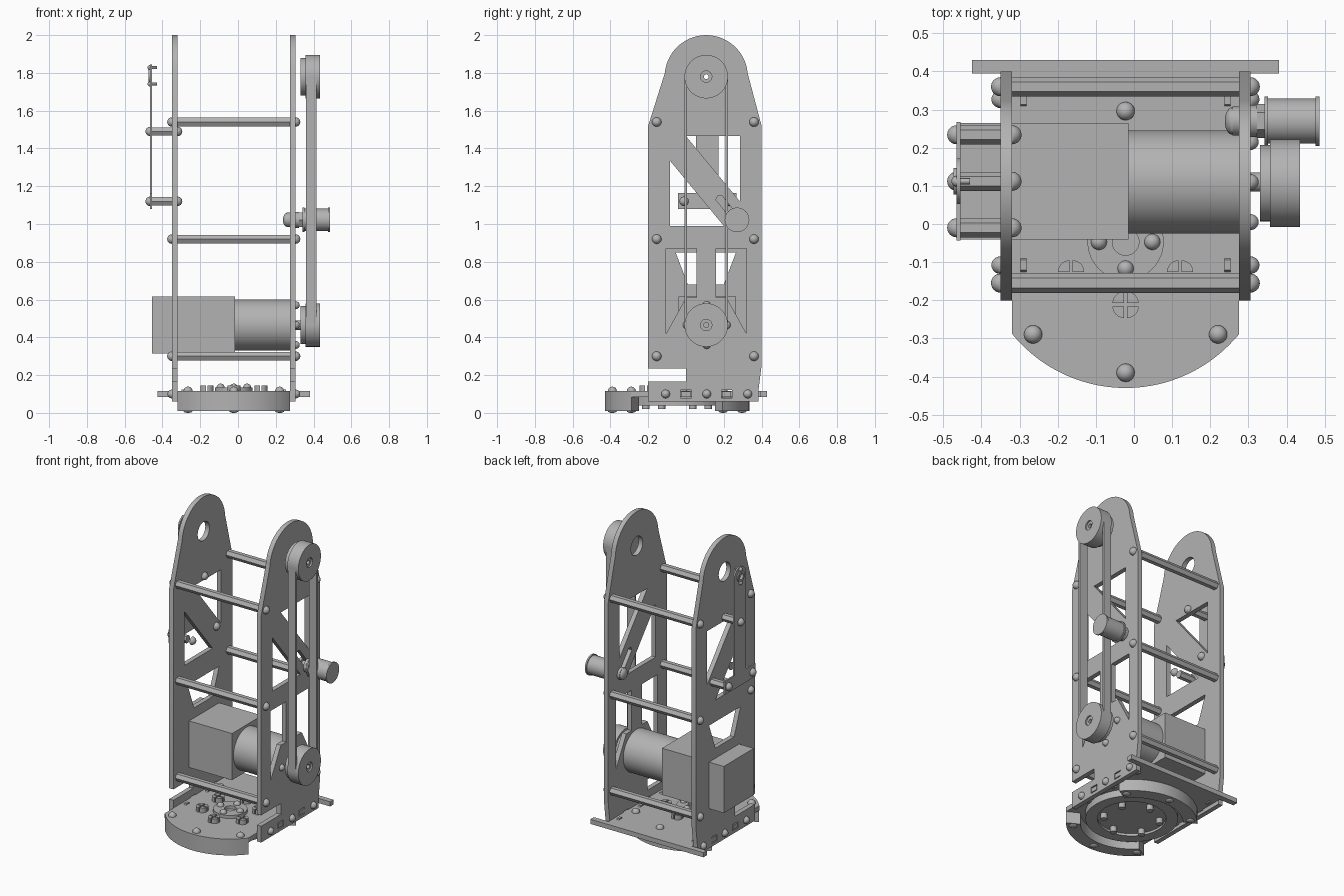
import bpy, bmesh
from math import sin, cos, pi, radians
from mathutils import Matrix, Vector

cube = bpy.data.objects.get("Cube")
if cube:
    bpy.data.objects.remove(cube)

grey = bpy.data.materials.new("plain grey")
grey.use_nodes = True
grey.diffuse_color = (0.45, 0.45, 0.45, 1)
grey.node_tree.nodes["Principled BSDF"].inputs["Base Color"].default_value = grey.diffuse_color
parts = []
# Local x, y, z become world y, z, x for parts that lie across the x axis
ACROSS = Matrix(((0, 0, 1, 0), (1, 0, 0, 0), (0, 1, 0, 0), (0, 0, 0, 1)))


def finish(name, mesh):
    mesh.materials.clear()
    mesh.materials.append(grey)
    ob = bpy.data.objects.new(name, mesh)
    bpy.context.collection.objects.link(ob)
    parts.append(ob)
    return ob


def arc(c, r, a0, a1, n):
    steps = [radians(a0 + (a1 - a0) * i / n) for i in range(n + 1)]
    return [(c[0] + r * cos(a), c[1] + r * sin(a)) for a in steps]


def circle(c, r, n=40):
    return arc(c, r, 0, 360, n)[:-1]


def rect(u0, u1, v0, v1):
    return [(u0, v0), (u1, v0), (u1, v1), (u0, v1)]


def slab(name, axis, lo, hi, *loops):
    """Extrude closed loops (inner loops become holes) from lo to hi along x or z."""
    cu = bpy.data.curves.new(name, 'CURVE')
    cu.dimensions, cu.fill_mode, cu.extrude = '2D', 'BOTH', (hi - lo) / 2
    for loop in loops:
        sp = cu.splines.new('POLY')
        sp.points.add(len(loop) - 1)
        for p, (u, v) in zip(sp.points, loop):
            p.co = (u, v, 0, 1)
        sp.use_cyclic_u = True
    tmp = bpy.data.objects.new(name, cu)
    bpy.context.collection.objects.link(tmp)
    dg = bpy.context.evaluated_depsgraph_get()
    mesh = bpy.data.meshes.new_from_object(tmp.evaluated_get(dg))
    bpy.data.objects.remove(tmp)
    bm = bmesh.new()
    bm.from_mesh(mesh)
    bmesh.ops.remove_doubles(bm, verts=bm.verts, dist=1e-5)
    bmesh.ops.recalc_face_normals(bm, faces=bm.faces)
    bm.transform(Matrix.Translation((0, 0, (lo + hi) / 2)))
    if axis == 'x':
        bm.transform(ACROSS)
    bm.to_mesh(mesh)
    bm.free()
    return finish(name, mesh)


def dome(name, pos, direction, r=0.025, h=0.025):
    """Round bolt head."""
    bm = bmesh.new()
    bmesh.ops.create_uvsphere(bm, u_segments=20, v_segments=12, radius=1)
    geom = bm.verts[:] + bm.edges[:] + bm.faces[:]
    bmesh.ops.bisect_plane(bm, geom=geom, plane_co=(0, 0, 0), plane_no=(0, 0, -1), clear_outer=True)
    bmesh.ops.holes_fill(bm, edges=[e for e in bm.edges if e.is_boundary])
    turn = Vector(direction).to_track_quat('Z', 'Y').to_matrix().to_4x4()
    bm.transform(Matrix.Translation(pos) @ turn @ Matrix.Diagonal((r, r, h, 1)))
    mesh = bpy.data.meshes.new(name)
    bm.to_mesh(mesh)
    bm.free()
    return finish(name, mesh)


XL, XR, T = -0.32, 0.275, 0.03         # inner faces of side plates, thickness
CX, CY = -0.022, -0.047                # turntable centre
HUB, MOTOR = (0.107, 1.78), (0.11, 0.465)

# Side plates: rounded top, notched foot, braced windows
outline = ([(-0.2, 0.06), (0.385, 0.06), (0.385, 0.13), (0.4, 0.25), (0.4, 1.52)]
           + arc(HUB, 0.22, 5, 175, 28)
           + [(-0.2, 1.52), (-0.2, 0.235), (0, 0.235), (0, 0.165), (-0.2, 0.165)])
shared = [circle(HUB, 0.06),
          [(0, 1.465), (0.285, 1.12), (0.285, 1.465)],
          [(-0.085, 1.335), (-0.085, 0.99), (0.2, 0.99)]]
slots = [rect(y - 0.028, y + 0.028, 0.08, 0.12) for y in (0, 0.215)]
half_window = [(-0.105, 0.87), (0.055, 0.87), (0.055, 0.61), (0.0, 0.61), (-0.105, 0.42)]
other_half = [(0.215 - y, z) for y, z in half_window]
# Slanted adjusting slot for the idler
idler_slot = [(0.158, 1.128), (0.255, 1.01), (0.283, 1.01), (0.283, 1.035), (0.19, 1.15), (0.17, 1.152)]
slab("right_side_plate", 'x', XR, XR + T, outline, *shared, *slots, half_window, other_half, idler_slot)
slab("left_side_plate", 'x', XL - T, XL, outline, *shared, *slots,
     [(-0.055, 0.85), (0.265, 0.85), (0.2, 0.68), (0.01, 0.68)])

# Hexagonal tie rods with a bolt head on each end
for z in (0.3, 0.92, 1.54):
    for y in (-0.155, 0.36):
        slab("tie_rod", 'x', XL, XR, circle((y, z), 0.026, 6))
        dome("tie_rod_bolt", (XR + T, y, z), (1, 0, 0))
        dome("tie_rod_bolt", (XL - T, y, z), (-1, 0, 0))

# Base plate with round front and wide rear bar
base = (arc((CX, CY), 0.383, 270 - 51, 270 + 51, 40)
        + [(XR, -0.29), (XR, 0.395), (0.38, 0.395), (0.38, 0.43),
           (-0.425, 0.43), (-0.425, 0.395), (XL, 0.395), (XL, -0.29)])
slab("base_plate", 'z', 0.085, 0.115, base)
for y in (0, 0.215):
    slab("base_tab", 'z', 0.085, 0.113, rect(XR, XR + T, y - 0.024, y + 0.024))
    slab("base_tab", 'z', 0.085, 0.113, rect(XL - T, XL, y - 0.024, y + 0.024))

# Side bolts holding the base, with nuts inside
for y in (-0.108, 0.11, 0.327):
    for x, s in ((XR + T, 1), (XL - T, -1)):
        dome("base_side_bolt", (x, y, 0.1), (s, 0, 0), 0.023, 0.024)
        ends = sorted((x, x - s * 0.1))
        slab("base_bolt_shank", 'x', *ends, circle((y, 0.1), 0.012, 16))
        nut = x - s * 0.06
        slab("base_nut", 'x', nut - 0.008, nut + 0.008, circle((y, 0.1), 0.026, 6))

# Turntable: front and back ring segments, bearing and hub
for mid in (90, 270):
    seg = (arc((CX, CY), 0.383, mid - 51, mid + 51, 40)
           + arc((CX, CY), 0.3, mid + 48, mid - 48, 40))
    slab("turntable_segment", 'z', 0.01, 0.085, seg)
slab("bearing_ring", 'z', 0.04, 0.085, circle((CX, CY), 0.27, 64), circle((CX, CY), 0.2, 64))
slab("bearing_disc", 'z', 0.055, 0.085, circle((CX, CY), 0.2, 64))
slab("turntable_hub", 'z', 0.115, 0.135, circle((CX, CY), 0.1, 48), circle((CX, CY), 0.035))
for a in (45, 90, 135, 225, 270, 315):
    x, y = CX + 0.343 * cos(radians(a)), CY + 0.343 * sin(radians(a))
    dome("ring_bolt", (x, y, 0.115), (0, 0, 1), 0.024, 0.024)
    dome("ring_bolt_foot", (x, y, 0.01), (0, 0, -1), 0.024, 0.01)
for a in (0, 90, 180, 270):
    x, y = CX + 0.07 * cos(radians(a)), CY + 0.07 * sin(radians(a))
    dome("hub_bolt", (x, y, 0.135), (0, 0, 1), 0.021, 0.02)
for a in range(30, 390, 60):
    x, y = CX + 0.165 * cos(radians(a)), CY + 0.165 * sin(radians(a))
    # Cross-slotted head made of four quarters
    for q in range(45, 405, 90):
        c = (x + 0.006 * cos(radians(q)), y + 0.006 * sin(radians(q)))
        slab("cross_bolt_head", 'z', 0.115, 0.145, [c] + arc(c, 0.03, q - 45, q + 45, 8))
    slab("cross_bolt_shank", 'z', 0.02, 0.085, circle((x, y), 0.02, 20))

# Motor with square gearbox through the left plate
slab("gearbox", 'x', -0.455, -0.015, rect(-0.04, 0.265, 0.315, 0.615))
slab("motor_body", 'x', -0.015, XR, circle(MOTOR, 0.135, 64))
slab("motor_shaft", 'x', XR, 0.34, circle(MOTOR, 0.025, 24))
for a in range(0, 360, 90):
    y, z = MOTOR[0] + 0.105 * cos(radians(a)), MOTOR[1] + 0.105 * sin(radians(a))
    dome("motor_bolt", (XR + T, y, z), (1, 0, 0), 0.021, 0.022)

# Pulleys and belt
for c, label in ((HUB, "upper_pulley"), (MOTOR, "lower_pulley")):
    c = (HUB[0], c[1])
    slab(label + "_flange", 'x', 0.33, 0.357, circle(c, 0.1, 48), circle(c, 0.03, 24))
    slab(label, 'x', 0.357, 0.435, circle(c, 0.115, 64), circle(c, 0.03, 24))
    slab(label + "_core", 'x', 0.335, 0.425, circle(c, 0.03, 24), circle(c, 0.013, 16))
for y in (HUB[0] - 0.108, HUB[0] + 0.108):
    slab("belt_strand", 'x', 0.36, 0.415, rect(y - 0.007, y + 0.007, MOTOR[1], HUB[1]))

# Belt idler on its bolt
IDLER = (0.27, 1.022)
for lo, hi, r in ((0.342, 0.352, 0.065), (0.352, 0.476, 0.059), (0.476, 0.486, 0.065)):
    slab("idler_roller", 'x', lo, hi, circle(IDLER, r, 48))
slab("idler_shaft", 'x', 0.26, 0.345, circle(IDLER, 0.022, 24))
slab("idler_washer", 'x', XR + T, 0.322, circle(IDLER, 0.042, 32))
slab("idler_nut", 'x', 0.322, 0.342, circle(IDLER, 0.045, 6))
slab("idler_bolt_collar", 'x', 0.258, XR, circle(IDLER, 0.038, 32))
dome("idler_bolt_head", (0.258, *IDLER), (-1, 0, 0), 0.036, 0.02)

# Sensor bracket: upside-down T on standoffs outside the left plate
YC = 0.112
bracket = ([(-0.043, 1.08), (0.267, 1.08), (0.267, 1.165), (YC + 0.06, 1.165)]
           + arc((YC, 1.785), 0.06, 0, 180, 16) + [(YC - 0.06, 1.165), (-0.043, 1.165)])
slab("sensor_bracket", 'x', -0.465, -0.455, bracket, circle((YC, 1.785), 0.02, 20))
for y, z in ((-0.01, 1.12), (0.234, 1.12), (YC, 1.49)):
    slab("bracket_standoff", 'x', -0.455, XL - T, circle((y, z), 0.025, 6))
    dome("bracket_bolt", (-0.465, y, z), (-1, 0, 0))
    dome("bracket_bolt", (XL, y, z), (1, 0, 0))
slab("sensor_ring", 'x', -0.473, -0.465, circle((YC, 1.785), 0.035, 32), circle((YC, 1.785), 0.02, 20))
for z in (1.742, 1.828):
    dome("sensor_screw", (-0.465, YC, z), (-1, 0, 0), 0.014, 0.014)
    slab("sensor_screw_shank", 'x', -0.455, -0.43, circle((YC, z), 0.008, 12))

# Smooth round sides, keep edges sharp
bpy.ops.object.select_all(action='DESELECT')
for ob in parts:
    ob.select_set(True)
bpy.context.view_layer.objects.active = parts[0]
bpy.ops.object.shade_smooth_by_angle(angle=radians(30))
